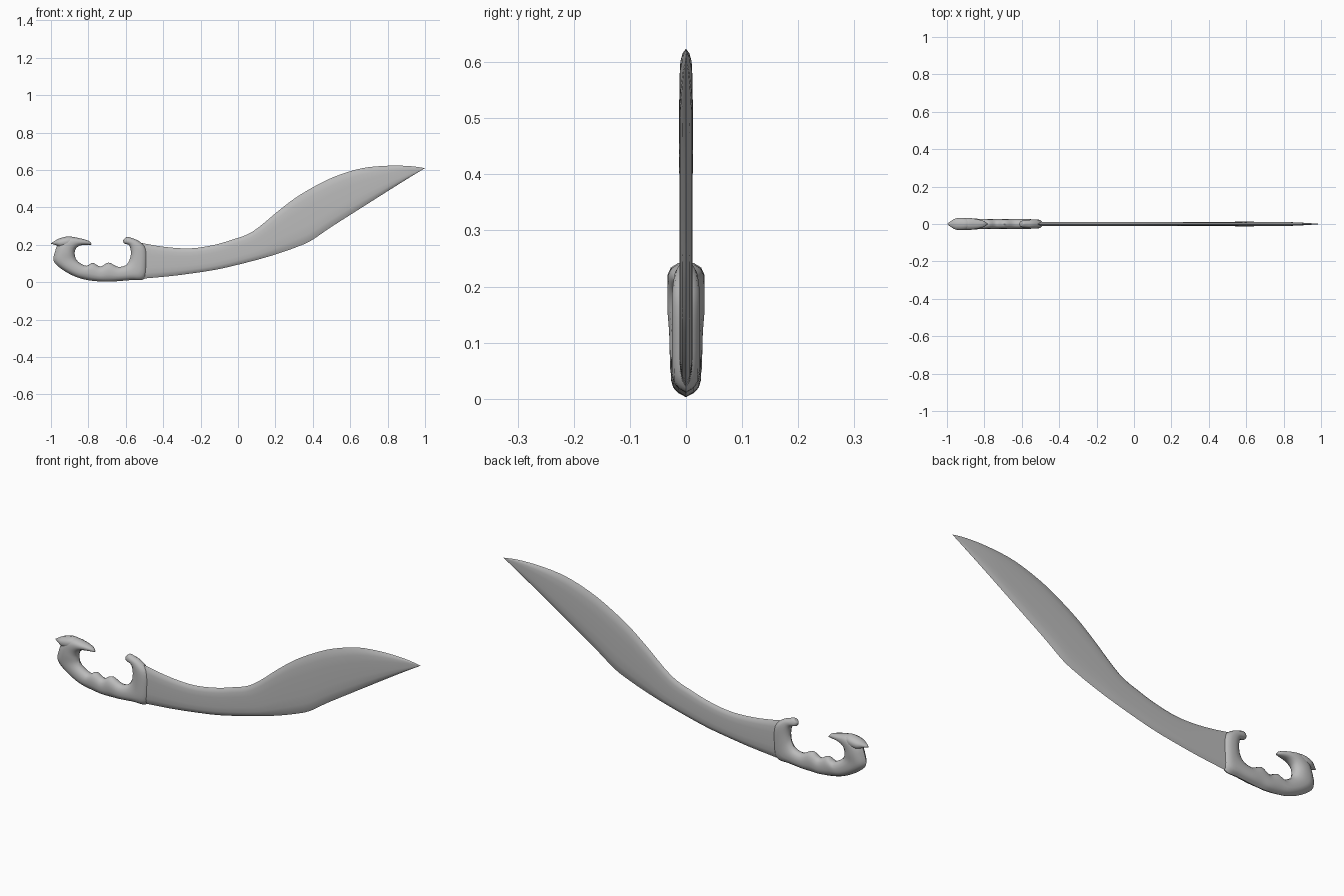
import bpy, bmesh
from mathutils import Vector

cube = bpy.data.objects.get("Cube")
if cube:
    bpy.data.objects.remove(cube, do_unlink=True)

steel = bpy.data.materials.new("grey steel")
steel.use_nodes = True
GREY = (0.5, 0.5, 0.5, 1)
steel.diffuse_color = GREY
steel.node_tree.nodes["Principled BSDF"].inputs["Base Color"].default_value = GREY


def smooth_path(rows, steps):
    """Catmull-Rom interpolation through rows of numbers."""
    rows = [Vector(r) for r in rows]
    out = []
    for i in range(len(rows) - 1):
        a, b, c, d = rows[max(i - 1, 0)], rows[i], rows[i + 1], rows[min(i + 2, len(rows) - 1)]
        for s in range(steps):
            t = s / steps
            out.append(0.5 * (2 * b + (c - a) * t + (2 * a - 5 * b + 4 * c - d) * t ** 2
                              + (3 * b - a - 3 * c + d) * t ** 3))
    return out + [rows[-1]]


def rail_loft(name, stations, profile, steps=4, angle=0.8):
    """Loft between two rails. Station: x1, z1, x2, z2, half thickness.
    Profile: (fraction from rail 1 to rail 2, fraction of half thickness)."""
    loop = profile + [(t, -w) for t, w in reversed(profile[1:-1])]
    bm = bmesh.new()
    rings = []
    for x1, z1, x2, z2, h in smooth_path(stations, steps):
        rings.append([bm.verts.new((x1 + (x2 - x1) * t, h * w, z1 + (z2 - z1) * t))
                      for t, w in loop])
    n = len(loop)
    for r, q in zip(rings, rings[1:]):
        for i in range(n):
            bm.faces.new((r[i], r[(i + 1) % n], q[(i + 1) % n], q[i]))
    bm.faces.new(rings[0])
    bm.faces.new(list(reversed(rings[-1])))
    bmesh.ops.remove_doubles(bm, verts=bm.verts, dist=0.0003)
    bmesh.ops.recalc_face_normals(bm, faces=bm.faces)
    mesh = bpy.data.meshes.new(name)
    bm.to_mesh(mesh)
    bm.free()
    mesh.materials.append(steel)
    obj = bpy.data.objects.new(name, mesh)
    bpy.context.collection.objects.link(obj)
    bpy.ops.object.select_all(action='DESELECT')
    obj.select_set(True)
    bpy.context.view_layer.objects.active = obj
    bpy.ops.object.shade_smooth_by_angle(angle=angle)
    return obj


# Curved blade: cutting edge (lower) and spine (upper)
rail_loft("blade", [
    (-0.55, 0.016, -0.54, 0.215, 0.012),
    (-0.37, 0.032, -0.40, 0.190, 0.012),
    (-0.25, 0.047, -0.26, 0.181, 0.012),
    (-0.12, 0.067, -0.14, 0.197, 0.012),
    (0.00, 0.094, -0.03, 0.228, 0.012),
    (0.12, 0.125, 0.08, 0.272, 0.012),
    (0.22, 0.155, 0.22, 0.385, 0.012),
    (0.31, 0.187, 0.31, 0.453, 0.012),
    (0.39, 0.222, 0.41, 0.513, 0.012),
    (0.49, 0.290, 0.52, 0.566, 0.012),
    (0.65, 0.392, 0.66, 0.609, 0.012),
    (0.80, 0.487, 0.80, 0.623, 0.011),
    (0.92, 0.562, 0.92, 0.621, 0.006),
    (1.00, 0.610, 1.00, 0.610, 0.0),
], [(0, 0), (0.07, 0.6), (0.16, 0.9), (0.32, 1), (0.68, 1), (0.84, 0.9), (0.93, 0.6), (1, 0)])

ROUND = [(0, 0), (0.08, 0.5), (0.2, 0.85), (0.38, 1), (0.6, 1), (0.8, 0.85), (0.94, 0.5), (1, 0)]

# Hooked pommel, finger grip and guard in one sweep: outer and inner rail
rail_loft("hilt", [
    (-0.783, 0.206, -0.785, 0.200, 0.004),
    (-0.800, 0.222, -0.815, 0.200, 0.017),
    (-0.850, 0.236, -0.845, 0.196, 0.027),
    (-0.905, 0.243, -0.865, 0.182, 0.032),
    (-0.955, 0.215, -0.872, 0.166, 0.033),
    (-0.978, 0.165, -0.873, 0.150, 0.033),
    (-0.985, 0.112, -0.866, 0.125, 0.030),
    (-0.935, 0.065, -0.848, 0.105, 0.029),
    (-0.865, 0.028, -0.810, 0.088, 0.028),
    (-0.800, 0.011, -0.777, 0.104, 0.027),
    (-0.737, 0.004, -0.735, 0.084, 0.027),
    (-0.690, 0.003, -0.692, 0.105, 0.027),
    (-0.640, 0.006, -0.642, 0.083, 0.027),
    (-0.570, 0.012, -0.600, 0.091, 0.026),
    (-0.500, 0.019, -0.580, 0.120, 0.025),
    (-0.485, 0.100, -0.573, 0.150, 0.025),
    (-0.490, 0.180, -0.575, 0.180, 0.025),
    (-0.530, 0.220, -0.585, 0.200, 0.022),
    (-0.570, 0.237, -0.608, 0.208, 0.019),
    (-0.592, 0.243, -0.614, 0.222, 0.012),
    (-0.600, 0.238, -0.610, 0.230, 0.004),
], ROUND)

# Beak-shaped cap on the back of the pommel
rail_loft("pommel_beak", [
    (-0.860, 0.230, -0.860, 0.215, 0.010),
    (-0.900, 0.246, -0.900, 0.190, 0.030),
    (-0.950, 0.236, -0.945, 0.186, 0.031),
    (-0.978, 0.222, -0.972, 0.198, 0.018),
    (-1.000, 0.208, -1.000, 0.206, 0.0),
], ROUND)
